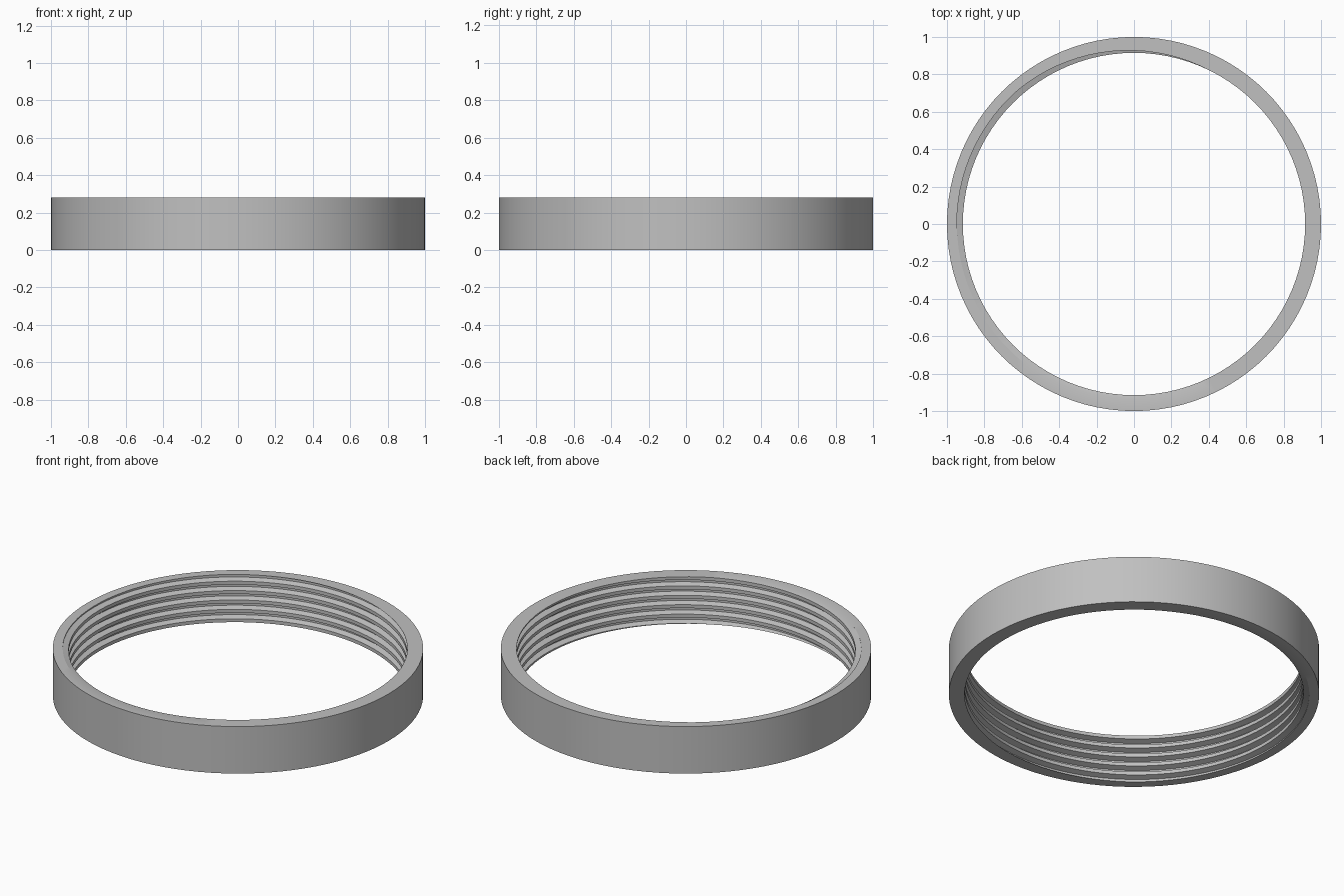
import bpy
import bmesh
from math import cos, sin, pi

cube = bpy.data.objects.get("Cube")
if cube:
    bpy.data.objects.remove(cube, do_unlink=True)

HEIGHT = 0.28
TURNS = 5
PITCH = HEIGHT / TURNS
OUTER, ROOT, CREST = 1.0, 0.947, 0.915
SEGMENTS = 96
# Thread corners as fractions of one pitch: crest end, root start, root end, crest start
CORNERS = (0.18, 0.36, 0.64, 0.82)


def thread_radius(phase):
    """Trapezoidal thread: crest around phase 0, root around phase 0.5."""
    distance = abs((phase + 0.5) % 1 - 0.5)
    slope = (distance - CORNERS[0]) / (CORNERS[1] - CORNERS[0])
    return CREST + (ROOT - CREST) * min(max(slope, 0), 1)


def section(turn):
    """Closed radius/height outline of the ring at a fraction of a full turn."""
    outline = []
    for k in range(-2, TURNS + 1):
        for corner in CORNERS:
            z = min(max(PITCH * (k + corner + turn), 0), HEIGHT)
            outline.append((thread_radius(z / PITCH - turn), z))
    return outline + [(OUTER, HEIGHT), (OUTER, 0)]


# Ring with an internal helical thread, trimmed flat at both rims
bm = bmesh.new()
columns = []
for i in range(SEGMENTS + 1):
    turn = i / SEGMENTS
    a = 2 * pi * turn
    columns.append([bm.verts.new((r * cos(a), r * sin(a), z))
                    for r, z in section(turn)])
for left, right in zip(columns, columns[1:]):
    for j in range(len(left)):
        n = (j + 1) % len(left)
        bm.faces.new((left[j], right[j], right[n], left[n]))
bmesh.ops.remove_doubles(bm, verts=bm.verts[:], dist=0.00002)
bmesh.ops.recalc_face_normals(bm, faces=bm.faces[:])

mesh = bpy.data.meshes.new("threaded_ring")
bm.to_mesh(mesh)
bm.free()
ring = bpy.data.objects.new("threaded_ring", mesh)
bpy.context.collection.objects.link(ring)

# Plain grey material
grey = bpy.data.materials.new("light_grey")
grey.use_nodes = True
colour = (0.53, 0.53, 0.53, 1)
grey.diffuse_color = colour
grey.node_tree.nodes["Principled BSDF"].inputs["Base Color"].default_value = colour
mesh.materials.append(grey)

# Smooth walls with crisp thread and rim edges
bpy.context.view_layer.objects.active = ring
ring.select_set(True)
bpy.ops.object.shade_smooth_by_angle(angle=pi / 9)
